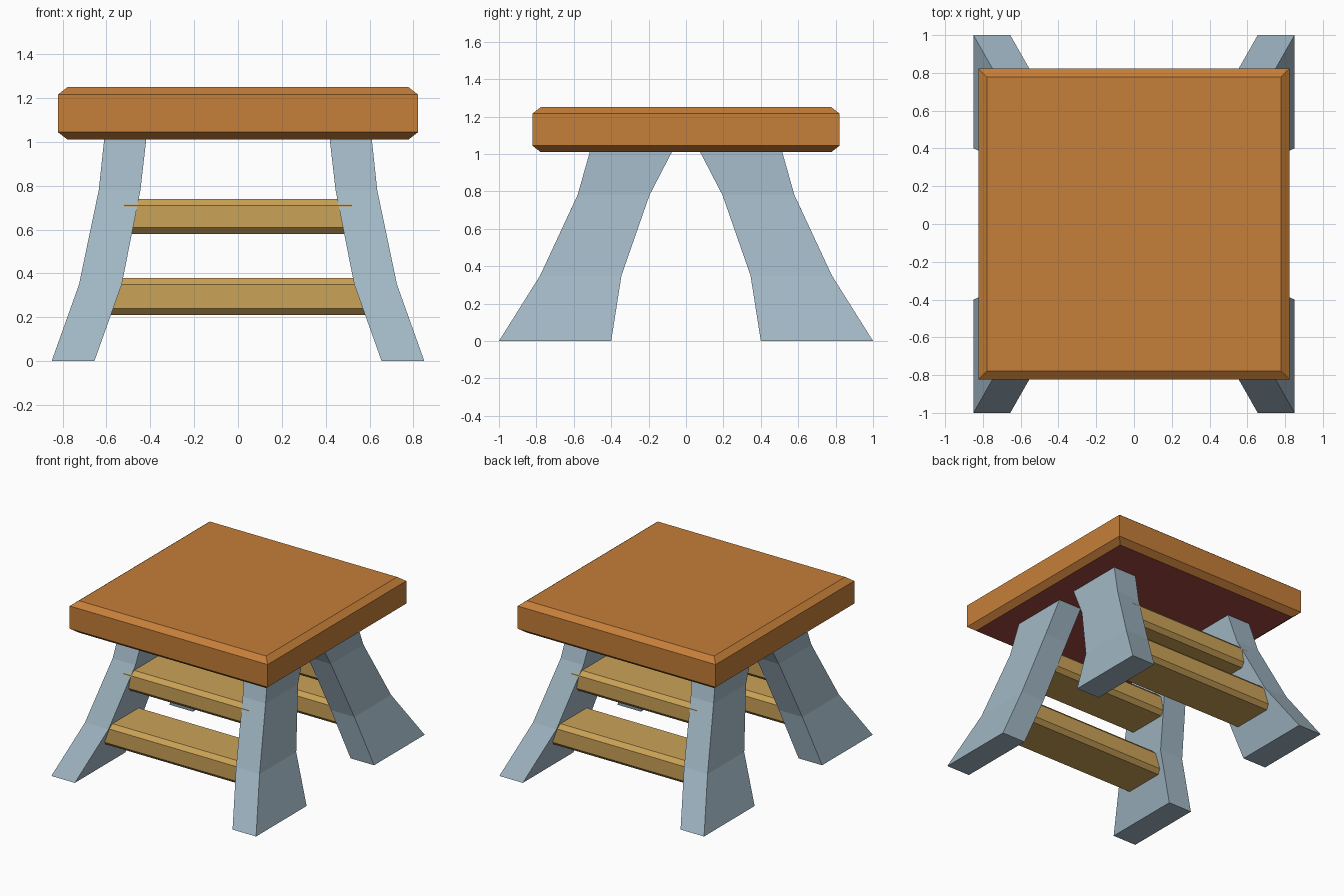
import bpy, bmesh

if "Cube" in bpy.data.objects:
    bpy.data.objects.remove(bpy.data.objects["Cube"])


def material(name, rgb):
    """Flat material from an sRGB 0-255 colour."""
    mat = bpy.data.materials.new(name)
    lin = [(c / 255 / 12.92) if c < 11 else ((c / 255 + 0.055) / 1.055) ** 2.4 for c in rgb]
    mat.diffuse_color = (*lin, 1.0)
    mat.use_nodes = True
    mat.node_tree.nodes["Principled BSDF"].inputs["Base Color"].default_value = mat.diffuse_color
    return mat


ORANGE = material("orange wood", (197, 126, 57))
MAROON = material("maroon underside", (163, 72, 64))
GREY = material("blue grey paint", (161, 183, 196))
TAN = material("tan wood", (203, 162, 87))


def loft(name, sections, *mats):
    """Stack rectangles (z, x0, x1, y0, y1) into a closed solid."""
    bm = bmesh.new()
    rings = [[bm.verts.new(p) for p in ((x0, y0, z), (x1, y0, z), (x1, y1, z), (x0, y1, z))]
             for z, x0, x1, y0, y1 in sections]
    for a, b in zip(rings, rings[1:]):
        for i in range(4):
            j = (i + 1) % 4
            bm.faces.new((a[i], a[j], b[j], b[i]))
    bm.faces.new(rings[0][::-1])
    bm.faces.new(rings[-1])
    bmesh.ops.recalc_face_normals(bm, faces=bm.faces)
    mesh = bpy.data.meshes.new(name)
    bm.to_mesh(mesh)
    bm.free()
    for m in mats:
        mesh.materials.append(m)
    obj = bpy.data.objects.new(name, mesh)
    bpy.context.collection.objects.link(obj)
    return obj


def span(a, b, sign):
    """Range a..b, mirrored to the given side of the axis."""
    return (a, b) if sign > 0 else (-b, -a)


# Seat: chamfered slab with a differently coloured underside
seat = loft("seat", [(z, -r, r, -r, r) for z, r in
                     ((1.01, 0.777), (1.045, 0.822), (1.215, 0.822), (1.25, 0.777))],
            ORANGE, MAROON)
for face in seat.data.polygons:
    face.material_index = 1 if face.normal.z < -0.95 else 0

# Splayed legs: z, inner x, outer x, inner y, outer y
LEG = [(0.0, 0.655, 0.85, 0.40, 1.0),
       (0.35, 0.53, 0.725, 0.345, 0.78),
       (0.78, 0.445, 0.635, 0.195, 0.58),
       (1.015, 0.418, 0.61, 0.073, 0.513)]
for sy, end in ((-1, "front"), (1, "back")):
    for sx, side in ((-1, "left"), (1, "right")):
        loft(f"{end}_{side}_leg",
             [(z, *span(x0, x1, sx), *span(y0, y1, sy)) for z, x0, x1, y0, y1 in LEG], GREY)

    # Chamfered steps between the legs: half length, z range, y range
    for name, hx, z0, z1, y0, y1 in (("lower", 0.60, 0.21, 0.38, 0.40, 0.77),
                                     ("upper", 0.52, 0.58, 0.74, 0.255, 0.615)):
        c = 0.03
        loft(f"{end}_{name}_step",
             [(z, -hx, hx, *span(y0 + d, y1 - d, sy)) for z, d in
              ((z0, c), (z0 + c, 0), (z1 - c, 0), (z1, c))], TAN)
